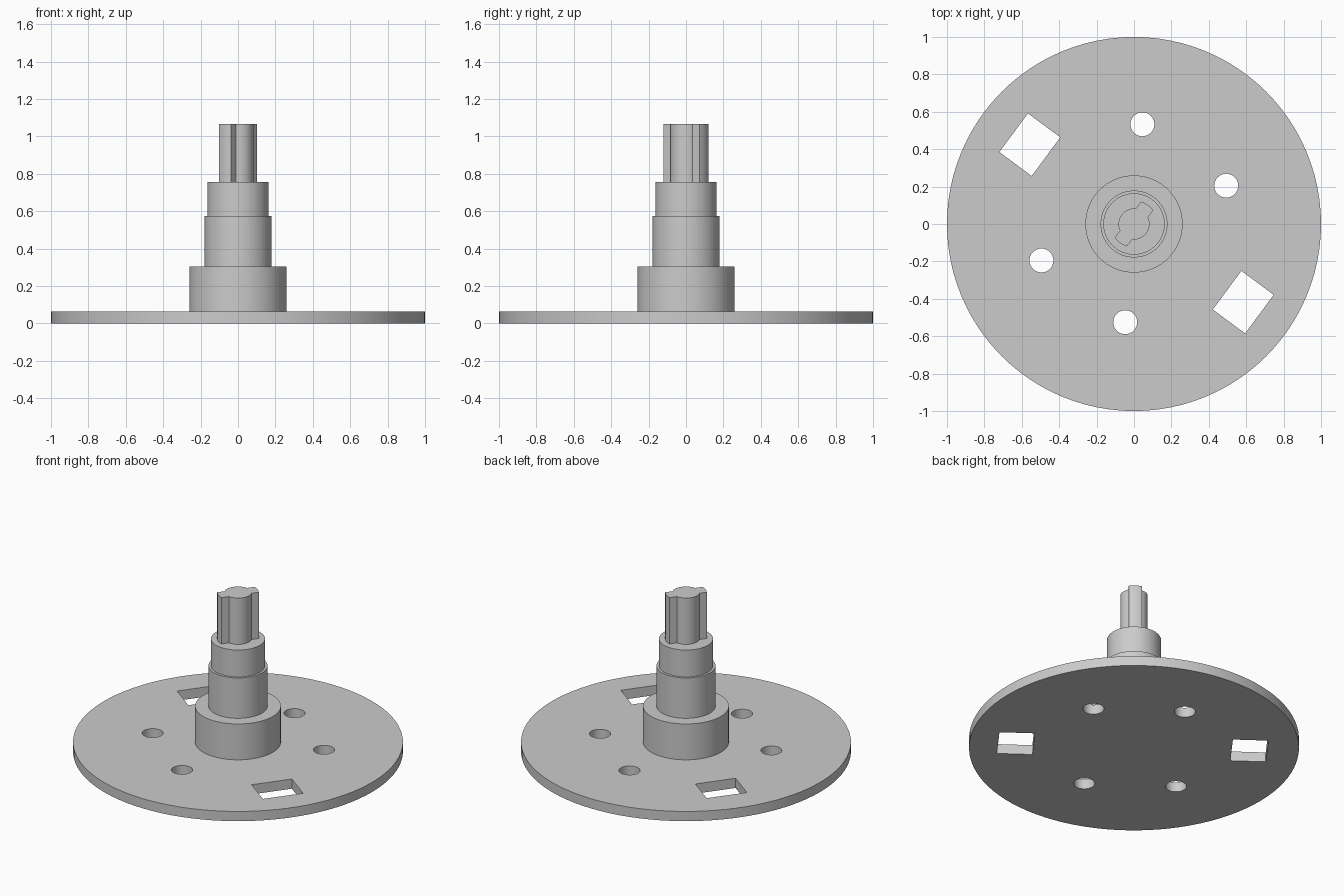
import bpy, bmesh
from math import sin, cos, pi, radians, asin

if "Cube" in bpy.data.objects:
    bpy.data.objects.remove(bpy.data.objects["Cube"])

grey = bpy.data.materials.new("plain_grey")
grey.use_nodes = True
grey.diffuse_color = (0.6, 0.6, 0.6, 1)
grey.node_tree.nodes["Principled BSDF"].inputs["Base Color"].default_value = (0.6, 0.6, 0.6, 1)


def arc(radius, start=0, end=2 * pi, count=64, centre=(0, 0), closed=True):
    """Points on an arc; a closed one leaves out the repeated last point."""
    steps = count if closed else count - 1
    return [(centre[0] + radius * cos(start + (end - start) * i / steps),
             centre[1] + radius * sin(start + (end - start) * i / steps))
            for i in range(count)]


def rectangle(centre, width, length, angle):
    c, s = cos(angle), sin(angle)
    return [(centre[0] + u * width / 2 * c - v * length / 2 * s,
             centre[1] + u * width / 2 * s + v * length / 2 * c)
            for u, v in ((-1, -1), (1, -1), (1, 1), (-1, 1))]


def extrude(name, outlines, bottom, top):
    """Solid from a flat outline; any further outlines become through holes."""
    curve = bpy.data.curves.new(name, "CURVE")
    curve.dimensions = "2D"
    curve.fill_mode = "BOTH"
    curve.extrude = (top - bottom) / 2
    for outline in outlines:
        spline = curve.splines.new("POLY")
        spline.points.add(len(outline) - 1)
        for point, (x, y) in zip(spline.points, outline):
            point.co = (x, y, 0, 1)
        spline.use_cyclic_u = True
    obj = bpy.data.objects.new(name, curve)
    bpy.context.collection.objects.link(obj)
    obj.location.z = (top + bottom) / 2
    bpy.ops.object.select_all(action="DESELECT")
    obj.select_set(True)
    bpy.context.view_layer.objects.active = obj
    bpy.ops.object.convert(target="MESH")
    obj = bpy.context.object
    # Weld the caps to the walls
    bm = bmesh.new()
    bm.from_mesh(obj.data)
    bmesh.ops.remove_doubles(bm, verts=bm.verts, dist=0.0001)
    bmesh.ops.recalc_face_normals(bm, faces=bm.faces)
    bm.to_mesh(obj.data)
    bm.free()
    obj.data.materials.clear()
    obj.data.materials.append(grey)
    bpy.ops.object.shade_smooth_by_angle(angle=radians(30))
    return obj


# Base disc with four round holes and two slanted rectangular slots
holes = [arc(0.064, count=32, centre=c) for c in
         ((0.045, 0.533), (0.493, 0.205), (-0.495, -0.195), (-0.047, -0.525))]
slots = [rectangle(c, 0.215, 0.257, radians(-36.5)) for c in ((-0.557, 0.424), (0.584, -0.418))]
extrude("base_disc", [arc(1, count=96)] + holes + slots, 0, 0.065)

# Stepped shaft
for name, radius, bottom, top in (("hub_collar", 0.26, 0.065, 0.305),
                                  ("lower_shaft", 0.179, 0.305, 0.575),
                                  ("upper_shaft", 0.164, 0.575, 0.755)):
    extrude(name, [arc(radius)], bottom, top)

# Keyed tip: round core with two opposite wings
core, wing, half_width, tilt = 0.083, 0.126, 0.04, radians(54)
inner, outer = asin(half_width / core), asin(half_width / wing)
key = []
for turn in (tilt, tilt + pi):
    key += arc(wing, turn - outer, turn + outer, 7, closed=False)
    key += arc(core, turn + inner, turn + pi - inner, 17, closed=False)
extrude("keyed_tip", [key], 0.755, 1.065)
